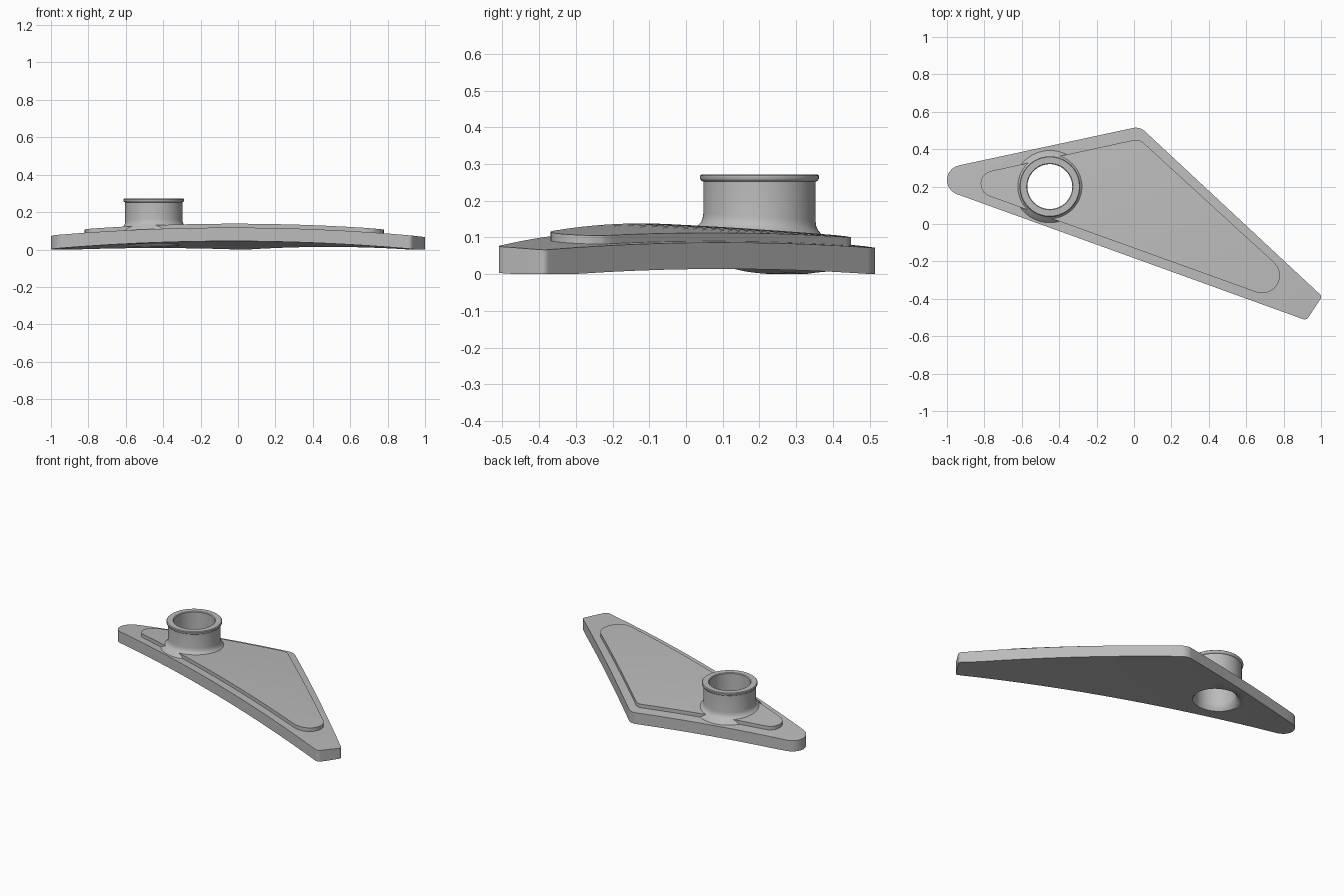
import bpy, bmesh, math
from mathutils import Vector

cube = bpy.data.objects.get("Cube")
if cube:
    bpy.data.objects.remove(cube)

grey = bpy.data.materials.new("plain grey")
grey.use_nodes = True
GREY = (0.5, 0.5, 0.5, 1)
grey.diffuse_color = GREY
grey.node_tree.nodes["Principled BSDF"].inputs["Base Color"].default_value = GREY

THICK, PAD = 0.072, 0.023
BOSS = Vector((-0.45, 0.2))
HOLE = 0.12


def dome(x, y):
    """Height of the gently domed underside."""
    return 0.04 * (1.387 - (x + 0.21) ** 2 - (y + 0.645) ** 2)


def outline(circles, steps=10):
    """Counter-clockwise outline wrapped tightly around corner circles."""
    n = len(circles)
    normals = []
    for i, (x, y, r) in enumerate(circles):
        x2, y2, r2 = circles[(i + 1) % n]
        d = Vector((x2 - x, y2 - y))
        normals.append(math.atan2(d.y, d.x) - math.acos((r - r2) / d.length))
    points = []
    for i, (x, y, r) in enumerate(circles):
        start = normals[i - 1]
        sweep = (normals[i] - start) % math.tau
        for k in range(steps + 1):
            a = start + sweep * k / steps
            points.append((x + r * math.cos(a), y + r * math.sin(a)))
    return points


def finish(name, bm):
    bmesh.ops.recalc_face_normals(bm, faces=bm.faces)
    mesh = bpy.data.meshes.new(name)
    bm.to_mesh(mesh)
    bm.free()
    mesh.materials.append(grey)
    obj = bpy.data.objects.new(name, mesh)
    bpy.context.collection.objects.link(obj)
    return obj


def domed_slab(name, circles, low, high):
    """Flat outline, sliced into a grid, thickened and bent to the dome."""
    bm = bmesh.new()
    bm.faces.new([bm.verts.new((x, y, 0)) for x, y in outline(circles)])
    for axis in (Vector((1, 0, 0)), Vector((0, 1, 0))):
        for i in range(-12, 13):
            bmesh.ops.bisect_plane(bm, geom=bm.verts[:] + bm.edges[:] + bm.faces[:],
                                   plane_co=axis * (i * 0.08 + 0.013), plane_no=axis)
    top = bmesh.ops.extrude_face_region(bm, geom=bm.faces[:])["geom"]
    top = {g for g in top if isinstance(g, bmesh.types.BMVert)}
    for v in bm.verts:
        z = dome(v.co.x, v.co.y)
        v.co.z = z + high if v in top else max(0, z + low)
    return finish(name, bm)


def lathe(name, profile, segments=64):
    """Closed ring or capped solid; 'on_pad' points follow the pad's top."""
    bm = bmesh.new()
    rings = []
    for r, z, on_pad in profile:
        ring = []
        for i in range(segments):
            a = math.tau * i / segments
            x, y = BOSS.x + r * math.cos(a), BOSS.y + r * math.sin(a)
            base = dome(x, y) + THICK + PAD if on_pad else 0
            ring.append(bm.verts.new((x, y, base + z)))
        rings.append(ring)
    closed = name == "boss_tube"
    pairs = list(zip(rings, rings[1:])) + ([(rings[-1], rings[0])] if closed else [])
    for a, b in pairs:
        for i in range(segments):
            j = (i + 1) % segments
            bm.faces.new((a[i], a[j], b[j], b[i]))
    if not closed:
        bm.faces.new(rings[0])
        bm.faces.new(rings[-1])
    return finish(name, bm)


# Domed base plate and the raised pad on it
plate = domed_slab("base_plate", [(-0.92, 0.235, 0.08), (0.912, -0.485, 0.025),
                                  (0.98, -0.39, 0.02), (0.01, 0.445, 0.07)], 0, THICK)
pad = domed_slab("raised_pad", [(-0.75, 0.215, 0.07), (0.685, -0.275, 0.095),
                                (0.01, 0.39, 0.06)], THICK - 0.02, THICK + PAD)

# Tube with a rolled lip and a flared foot
tube = lathe("boss_tube", [
    (HOLE, 0.06, False), (HOLE, 0.268, False), (0.124, 0.272, False),
    (0.158, 0.272, False), (0.162, 0.268, False), (0.162, 0.26, False),
    (0.159, 0.255, False), (0.153, 0.252, False),
    (0.153, 0.035, True), (0.155, 0.022, True), (0.16, 0.011, True),
    (0.168, 0.003, True), (0.18, -0.008, True), (0.195, -0.025, True),
    (0.19, -0.035, True)])

# Through hole, rounded where it leaves the underside
cutter = lathe("hole_cutter", [
    (0.155, -0.05, False), (0.155, 0.012, False), (0.138, 0.025, False),
    (0.126, 0.04, False), (HOLE, 0.06, False), (0.13, 0.061, False),
    (0.13, 0.2, False)])
cutter.hide_render = True
for obj in (plate, pad):
    mod = obj.modifiers.new("hole", "BOOLEAN")
    mod.operation = "DIFFERENCE"
    mod.solver = "EXACT"
    mod.object = cutter
    bpy.context.view_layer.objects.active = obj
    bpy.ops.object.modifier_apply(modifier=mod.name)
bpy.data.objects.remove(cutter)

# Smooth curved faces, keep crisp edges
bpy.ops.object.select_all(action="DESELECT")
for obj in (plate, pad, tube):
    obj.select_set(True)
bpy.context.view_layer.objects.active = plate
bpy.ops.object.shade_smooth_by_angle(angle=math.radians(35))
